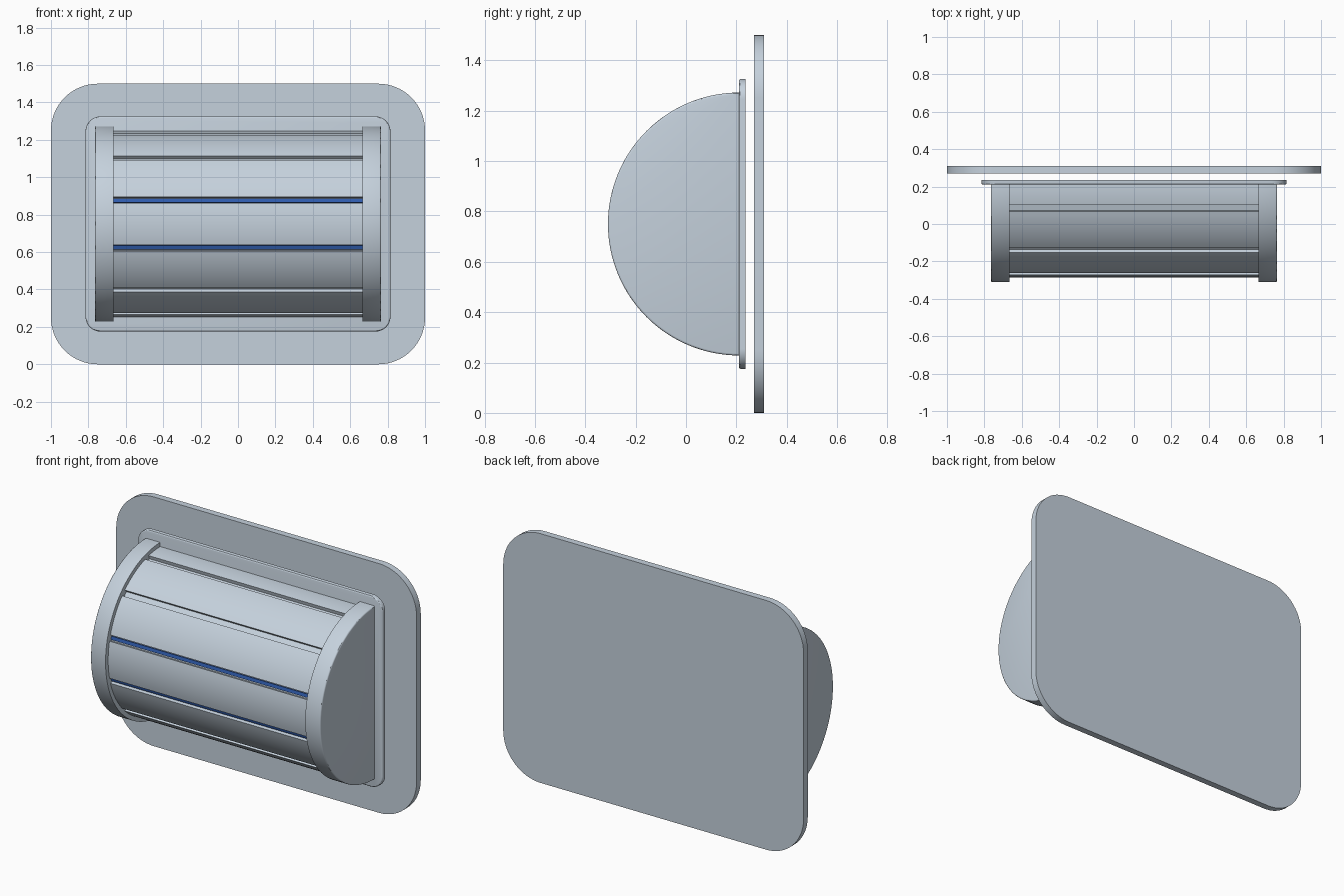
import bpy, bmesh
from math import sin, cos, radians, pi
from mathutils import Vector

cube = bpy.data.objects.get("Cube")
if cube:
    bpy.data.objects.remove(cube, do_unlink=True)


def material(name, rgb):
    m = bpy.data.materials.new(name)
    m.use_nodes = True
    m.diffuse_color = (*rgb, 1)
    m.node_tree.nodes["Principled BSDF"].inputs["Base Color"].default_value = (*rgb, 1)
    return m


steel = material("pale steel", (0.56, 0.64, 0.72))
blue = material("blue light", (0.03, 0.11, 0.43))

MID_Z, BACK_Y = 0.75, 0.212      # axis of the drum


def prism(name, outline, offset, mat, bevel=0, bevel_edge=None):
    """Extrude a closed outline by an offset, optionally rounding some rim edges."""
    bm = bmesh.new()
    face = bm.faces.new([bm.verts.new(p) for p in outline])
    ext = bmesh.ops.extrude_face_region(bm, geom=[face], use_keep_orig=True)
    verts = [v for v in ext["geom"] if isinstance(v, bmesh.types.BMVert)]
    bmesh.ops.translate(bm, verts=verts, vec=Vector(offset))
    bmesh.ops.recalc_face_normals(bm, faces=bm.faces)
    if bevel:
        edges = [e for e in bm.edges if e.calc_face_angle(0) > 1 and bevel_edge(e)]
        bmesh.ops.bevel(bm, geom=edges, offset=bevel, segments=3, profile=0.5,
                        affect='EDGES', clamp_overlap=True)
    mesh = bpy.data.meshes.new(name)
    bm.to_mesh(mesh)
    bm.free()
    mesh.materials.append(mat)
    obj = bpy.data.objects.new(name, mesh)
    bpy.context.collection.objects.link(obj)
    bpy.ops.object.select_all(action='DESELECT')
    obj.select_set(True)
    bpy.context.view_layer.objects.active = obj
    bpy.ops.object.shade_smooth_by_angle(angle=radians(30))
    return obj


def rounded_rectangle(half_x, half_z, radius, y, steps=16):
    points = []
    for corner, (sx, sz) in enumerate([(1, 1), (-1, 1), (-1, -1), (1, -1)]):
        for i in range(steps + 1):
            a = (corner + i / steps) * pi / 2
            points.append((sx * (half_x - radius) + radius * cos(a), y,
                           MID_Z + sz * (half_z - radius) + radius * sin(a)))
    return points


def polar(x, radius, angle, side=0):
    """Point on the drum section; side shifts it along the tangent."""
    return (x, BACK_Y - radius * cos(angle) - side * sin(angle) * -1,
            MID_Z + radius * sin(angle) + side * cos(angle))


# Wall plate and mounting flange
prism("wall_plate", rounded_rectangle(1, 0.75, 0.25, 0.27), (0, 0.04, 0), steel)
prism("mounting_flange", rounded_rectangle(0.815, 0.575, 0.08, 0.21), (0, 0.026, 0),
      steel, 0.008, lambda e: all(v.co.y < 0.22 for v in e.verts))

# Half-round drum with six lengthwise grooves
DRUM_R, DRUM_X, GROOVE_HALF, GROOVE_DEPTH = 0.497, 0.68, 0.0175, 0.022
grooves = [radians(a) for a in range(-75, 90, 30)]
half_angle = GROOVE_HALF / DRUM_R
outline = []
stops = [-pi / 2] + [g + s * half_angle for g in grooves for s in (-1, 1)] + [pi / 2]
for i in range(0, len(stops), 2):
    start, end = stops[i], stops[i + 1]
    outline += [polar(-DRUM_X, DRUM_R, start + (end - start) * k / 10) for k in range(11)]
    if i // 2 < len(grooves):
        for s in (-1, 1):
            outline.append(polar(-DRUM_X, DRUM_R - GROOVE_DEPTH, grooves[i // 2],
                                 s * GROOVE_HALF))
prism("grooved_drum", outline, (2 * DRUM_X, 0, 0), steel)

# Blue light strips in the two front grooves
for name, angle in (("upper_light_strip", grooves[3]), ("lower_light_strip", grooves[2])):
    low, high = DRUM_R - GROOVE_DEPTH - 0.004, DRUM_R - 0.012
    strip = [polar(-DRUM_X, r, angle, s * 0.01)
             for r, s in ((low, -1), (high, -1), (high, 1), (low, 1))]
    prism(name, strip, (2 * DRUM_X, 0, 0), blue)

# Half-disc end caps
for name, side in (("left_end_cap", 1), ("right_end_cap", -1)):
    disc = [polar(side * 0.665, 0.522, -pi / 2 + pi * k / 64) for k in range(65)]
    prism(name, disc, (side * 0.1, 0, 0), steel, 0.008,
          lambda e: all(abs(v.co.x) > 0.76 for v in e.verts))
